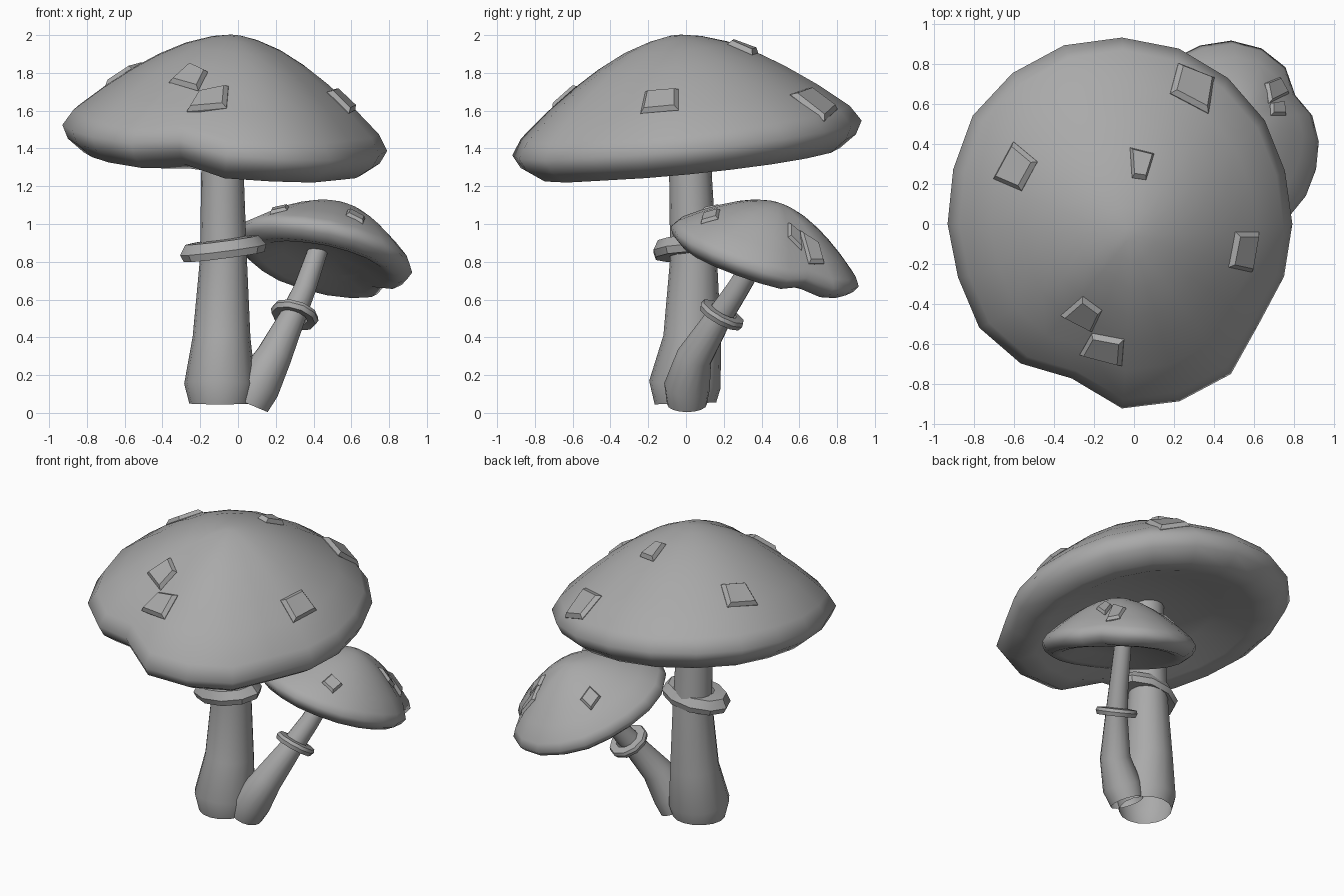
import bpy, bmesh, math
from mathutils import Vector
from mathutils.bvhtree import BVHTree

cube = bpy.data.objects.get("Cube")
if cube:
    bpy.data.objects.remove(cube, do_unlink=True)

GREY = (0.4, 0.4, 0.4, 1)
mat = bpy.data.materials.new("plain grey")
mat.use_nodes = True
mat.diffuse_color = GREY
mat.node_tree.nodes["Principled BSDF"].inputs["Base Color"].default_value = GREY


def finish(name, bm, angle=None):
    """Turn a bmesh into an object with the grey material."""
    bmesh.ops.recalc_face_normals(bm, faces=bm.faces)
    mesh = bpy.data.meshes.new(name)
    bm.to_mesh(mesh)
    bm.free()
    mesh.materials.append(mat)
    obj = bpy.data.objects.new(name, mesh)
    bpy.context.collection.objects.link(obj)
    if angle:
        bpy.ops.object.select_all(action='DESELECT')
        obj.select_set(True)
        bpy.context.view_layer.objects.active = obj
        bpy.ops.object.shade_smooth_by_angle(angle=math.radians(angle))


def loft(bm, rings, closed=False, ends=True):
    """Skin a list of point rings; optionally join as a loop or fill the ends."""
    loops = [[bm.verts.new(p) for p in ring] for ring in rings]
    pairs = list(zip(loops, loops[1:]))
    if closed:
        pairs.append((loops[-1], loops[0]))
    for a, b in pairs:
        n = len(a)
        for i in range(n):
            j = (i + 1) % n
            bm.faces.new((a[i], a[j], b[j], b[i]))
    if ends and not closed:
        bm.faces.new(loops[0])
        bm.faces.new(loops[-1])


def circle(centre, normal, radius, sides, squash=1):
    turn = Vector((0, 0, 1)).rotation_difference(Vector(normal))
    angles = [2 * math.pi * i / sides for i in range(sides)]
    return [Vector(centre) + turn @ Vector((radius * math.cos(a), radius * squash * math.sin(a), 0))
            for a in angles]


def stem(name, path, sides=16):
    """Open tube through points given as x, y, z, radius."""
    pts = [Vector(p[:3]) for p in path]
    rings = []
    for i, p in enumerate(path):
        tangent = pts[min(i + 1, len(pts) - 1)] - pts[max(i - 1, 0)]
        rings.append(circle(pts[i], tangent, p[3], sides))
    bm = bmesh.new()
    loft(bm, rings, ends=False)
    finish(name, bm, 50)


def collar(name, centre, normal, section, squash=1, sides=10):
    """Chunky ring around a stem, from a section of radius, height."""
    n = Vector(normal).normalized()
    bm = bmesh.new()
    loft(bm, [circle(Vector(centre) + n * h, n, r, sides, squash) for r, h in section], closed=True)
    finish(name, bm, 35)


def cap(name, centre, normal, radii, profile, scale, dent, lift):
    """Domed cap with an uneven rim lying on a tilted plane."""
    c, n = Vector(centre), Vector(normal).normalized()
    rings = []
    for frac, h in profile:
        ring = []
        for i, r in enumerate(radii):
            a = 2 * math.pi * i / len(radii)
            x, y = r * frac * math.cos(a), r * frac * math.sin(a)
            z = -(n.x * x + n.y * y) / n.z
            if i == dent and frac > .8:
                z += lift
            ring.append(c + Vector((x, y, z)) + n * h * scale)
        rings.append(ring)
    bm = bmesh.new()
    loft(bm, rings)
    tree = BVHTree.FromBMesh(bm)
    finish(name, bm, 85)
    return tree


def wart(name, tree, corners, height):
    """Raised tapered patch lying on a cap."""
    base = [tree.ray_cast(Vector((x, y, 5)), Vector((0, 0, -1)))[0] for x, y in corners]
    normal = (base[2] - base[0]).cross(base[3] - base[1]).normalized()
    if normal.z < 0:
        normal.negate()
    mid = sum(base, Vector()) / 4
    bm = bmesh.new()
    loft(bm, [[p - normal * .02 for p in base],
              [p + normal * .004 for p in base],
              [mid + (p - mid) * .8 + normal * height for p in base]])
    finish(name, bm)


# Caps
profile = [(.04, .547), (.15, .528), (.3, .482), (.46, .408), (.6, .328), (.77, .215), (.94, .085),
           (1, 0), (.96, -.07), (.86, -.135), (.74, -.12), (.5, -.03), (.15, .01)]
big_radii = [.85, .855, .88, .9, .92, .93, .937, .93, .92, .885,
             .87, .86, .88, .86, .81, .92, .93, .925, .845, .85]
small_radii = [.437, .425, .395, .46, .49, .505, .505, .505, .49, .49,
               .5, .51, .51, .505, .49, .49, .48, .475, .46, .445]
big = cap("large_cap", (-.06, 0, 1.455), (.08, -.1, 1), big_radii, profile, 1, 14, .045)
small = cap("small_cap", (.485, .41, .83), (.2, .32, 1), small_radii, profile, .54, 2, .022)

# Stems
stem("large_stem", [(-.095, -.003, .05, .163), (-.095, -.006, .15, .19), (-.087, .033, .4, .153),
                    (-.077, .04, .82, .124), (-.082, .024, 1.25, .113), (-.08, .02, 1.5, .11)])
stem("small_stem", [(.06, .005, .045, .105), (.1, .005, .14, .122), (.19, .045, .3, .095),
                    (.285, .17, .5, .07), (.35, .27, .65, .06), (.43, .41, .88, .052)])

# Collars
collar("large_collar", (-.08, 0, .875), (-.13, -.05, 1),
       [(.115, -.045), (.215, -.05), (.23, -.012), (.195, .04), (.115, .045)], squash=.79)
collar("small_collar", (.3, .19, .52), (.3, .55, 1),
       [(.075, -.02), (.12, -.025), (.13, 0), (.123, .02), (.075, .025)])

# Warts on the large cap
big_warts = [
    [(-.6, .41), (-.48, .31), (-.56, .165), (-.7, .225)],
    [(-.02, .38), (.1, .35), (.06, .22), (-.01, .23)],
    [(.505, -.04), (.62, -.04), (.585, -.24), (.47, -.215)],
    [(-.255, -.36), (-.16, -.43), (-.21, -.535), (-.365, -.455)],
    [(-.21, -.545), (-.05, -.575), (-.06, -.705), (-.27, -.65)],
    [(.22, .8), (.4, .73), (.37, .55), (.18, .65)]]
for i, corners in enumerate(big_warts):
    wart(f"large_cap_wart_{i + 1}", big, corners, .028)

# Warts on the small cap
small_warts = [
    [(.65, .7), (.725, .73), (.77, .65), (.67, .6)],
    [(.68, .6), (.745, .61), (.755, .54), (.68, .54)]]
for x, y in [(.62, .13), (.28, .63), (.22, .14)]:
    small_warts.append([(x - .05, y - .04), (x + .04, y - .05), (x + .05, y + .04), (x - .04, y + .05)])
for i, corners in enumerate(small_warts):
    wart(f"small_cap_wart_{i + 1}", small, corners, .02)
